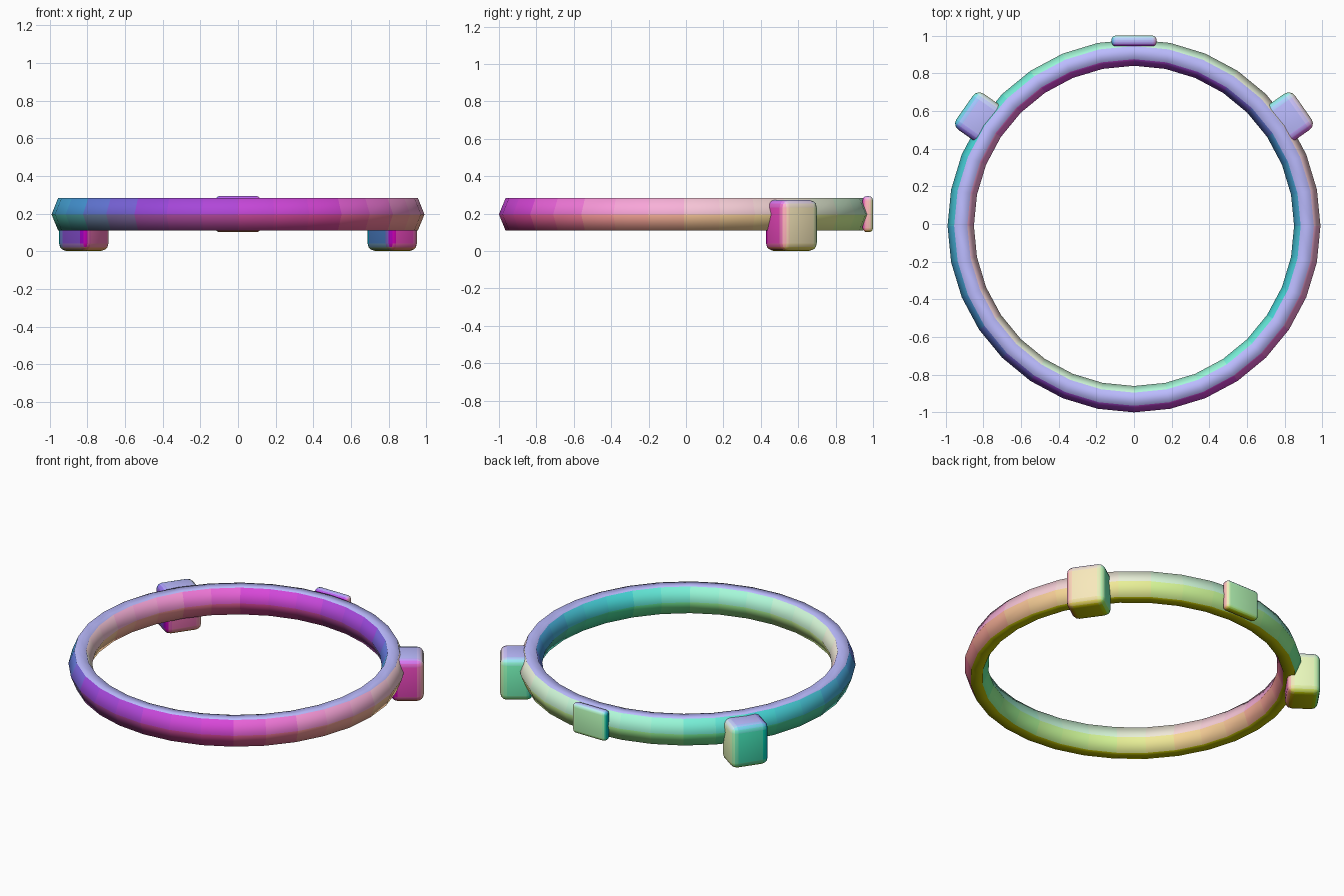
import bpy
import math

if "Cube" in bpy.data.objects:
    bpy.data.objects.remove(bpy.data.objects["Cube"])

CY = -0.01   # ring centre in y
palette = {}


def tint(normal):
    """Material whose colour encodes the facing direction (shared per step)."""
    key = tuple(round((0.5 + 0.5 * c) * 16) / 16 for c in normal)
    if key not in palette:
        mat = bpy.data.materials.new("tint_%03d" % len(palette))
        mat.diffuse_color = (*key, 1)
        mat.use_nodes = True
        mat.node_tree.nodes["Principled BSDF"].inputs["Base Color"].default_value = mat.diffuse_color
        palette[key] = mat
    return palette[key]


def finish(obj):
    """Smooth shading, and a colour for each face by its direction."""
    rot = obj.matrix_basis.to_3x3()
    slots = {}
    for p in obj.data.polygons:
        p.use_smooth = True
        mat = tint((rot @ p.normal).normalized())
        if mat.name not in slots:
            slots[mat.name] = len(slots)
            obj.data.materials.append(mat)
        p.material_index = slots[mat.name]


def rounded_box(name, loc, size, angle, bevel):
    """Box with rounded edges, turned about z."""
    bpy.ops.mesh.primitive_cube_add(size=1, location=loc, rotation=(0, 0, angle))
    obj = bpy.context.object
    obj.name = name
    obj.scale = size
    bpy.ops.object.transform_apply(location=False, rotation=False, scale=True)
    mod = obj.modifiers.new("rounding", 'BEVEL')
    mod.width = bevel
    mod.segments = 3
    bpy.ops.object.modifier_apply(modifier=mod.name)
    finish(obj)


# ring band: 32 sides, hexagonal section narrowed radially
R, HALF_W, HALF_H, SEG = 0.92, 0.07, 0.1, 32
section = [(R + HALF_W * math.cos(k * math.pi / 3), HALF_H * math.sin(k * math.pi / 3))
           for k in range(6)]
verts, faces = [], []
for i in range(SEG):
    a = 2 * math.pi * i / SEG
    verts += [(r * math.cos(a), r * math.sin(a), z) for r, z in section]
    j = (i + 1) % SEG
    for k in range(6):
        m = (k + 1) % 6
        faces.append((i * 6 + k, j * 6 + k, j * 6 + m, i * 6 + m))
mesh = bpy.data.meshes.new("ring_band")
mesh.from_pydata(verts, [], faces)
ring = bpy.data.objects.new("ring_band", mesh)
ring.location = (0, CY, 0.196)
bpy.context.collection.objects.link(ring)
finish(ring)

# side pouches, turned to face outwards
for name, deg in (("pouch_right", 35), ("pouch_left", 145)):
    a = math.radians(deg)
    rounded_box(name, (math.cos(a), CY + math.sin(a), 0.137),
                (0.194, 0.234, 0.272), a, 0.04)

# thin plate at the back
rounded_box("back_plate", (0, 0.972, 0.197), (0.24, 0.056, 0.192), 0, 0.022)
